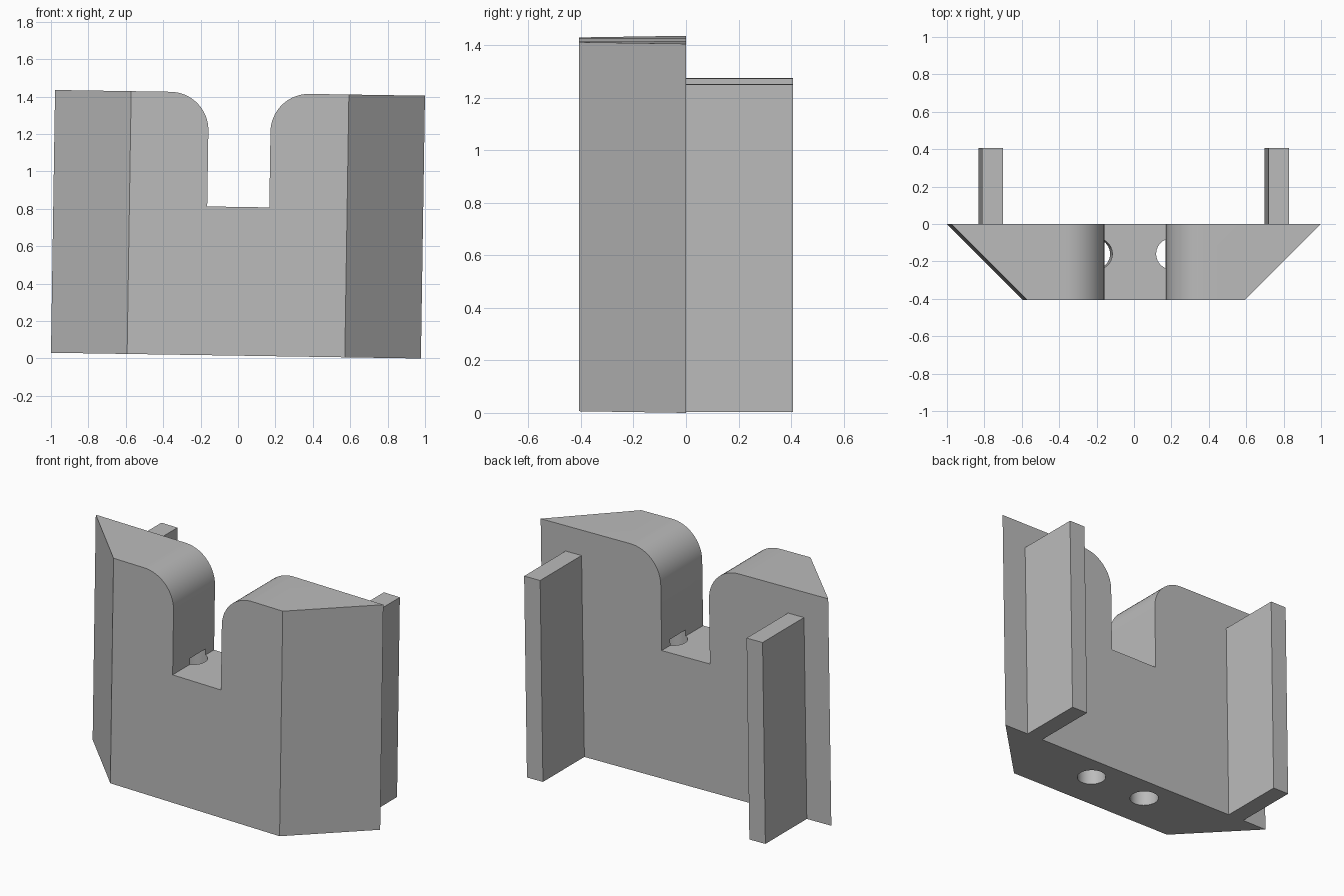
import bpy, bmesh
from math import sin, cos, pi
from mathutils import Matrix, Vector

if "Cube" in bpy.data.objects:
    bpy.data.objects.remove(bpy.data.objects["Cube"])

HALF, HEIGHT, DEPTH = 0.989, 1.405, 0.407
SLOT, FLOOR, RADIUS = 0.166, 0.795, 0.205
# The whole bracket leans slightly to its left
LEAN = Matrix.Translation((-0.011, 0, 0.0153)) @ Matrix.Rotation(0.0155, 4, "Y")

grey = bpy.data.materials.new("plain grey")
grey.use_nodes = True
colour = (0.5, 0.5, 0.5, 1)
grey.diffuse_color = colour
grey.node_tree.nodes["Principled BSDF"].inputs["Base Color"].default_value = colour


def prism(name, outline, offset):
    """Extrude a closed outline along an offset vector."""
    bm = bmesh.new()
    face = bm.faces.new([bm.verts.new(p) for p in outline])
    moved = bmesh.ops.extrude_face_region(bm, geom=[face])["geom"]
    bmesh.ops.translate(bm, vec=Vector(offset),
                        verts=[v for v in moved if isinstance(v, bmesh.types.BMVert)])
    if face.is_valid and len(bm.faces) == len(outline) + 1:
        bm.faces.new(face.verts)
    bmesh.ops.recalc_face_normals(bm, faces=bm.faces)
    mesh = bpy.data.meshes.new(name)
    bm.to_mesh(mesh)
    bm.free()
    mesh.materials.append(grey)
    obj = bpy.data.objects.new(name, mesh)
    obj.matrix_world = LEAN
    bpy.context.collection.objects.link(obj)
    return obj


def cut(target, cutter):
    cutter.hide_render = True
    mod = target.modifiers.new("cut", "BOOLEAN")
    mod.operation, mod.solver, mod.object = "DIFFERENCE", "EXACT", cutter
    bpy.context.view_layer.objects.active = target
    bpy.ops.object.modifier_apply(modifier=mod.name)
    bpy.data.objects.remove(cutter)


# Main block with chamfered front corners
front = HALF - DEPTH
body = prism("body", [(-HALF, 0, 0), (-front, -DEPTH, 0),
                      (front, -DEPTH, 0), (HALF, 0, 0)], (0, 0, HEIGHT))

# Central slot with rounded shoulders
steps = 16
right = [(SLOT, FLOOR)]
for i in range(steps + 1):
    a = pi - i * pi / 2 / steps
    right.append((SLOT + RADIUS + RADIUS * cos(a), HEIGHT - RADIUS + RADIUS * sin(a)))
right.append((SLOT + RADIUS, HEIGHT + 0.2))
outline = right + [(-x, z) for x, z in reversed(right)]
cut(body, prism("slot_cutter", [(x, -0.6, z) for x, z in outline], (0, 0.8, 0)))

# Two vertical holes from the base up into the slot
for side in (-1, 1):
    ring = [(side * 0.2 + 0.083 * cos(i * pi / 20), -0.16 + 0.083 * sin(i * pi / 20), -0.1)
            for i in range(40)]
    cut(body, prism("hole_cutter", ring, (0, 0, 0.933)))

bpy.ops.object.select_all(action="DESELECT")
body.select_set(True)
bpy.context.view_layer.objects.active = body
bpy.ops.object.shade_smooth_by_angle(angle=0.5)

# Rear rails
for name, side in (("left_rail", 1), ("right_rail", -1)):
    a, b = side * 0.71, side * 0.82
    prism(name, [(a, 0, 0), (b, 0, 0), (b, DEPTH, 0), (a, DEPTH, 0)], (0, 0, 1.247))
